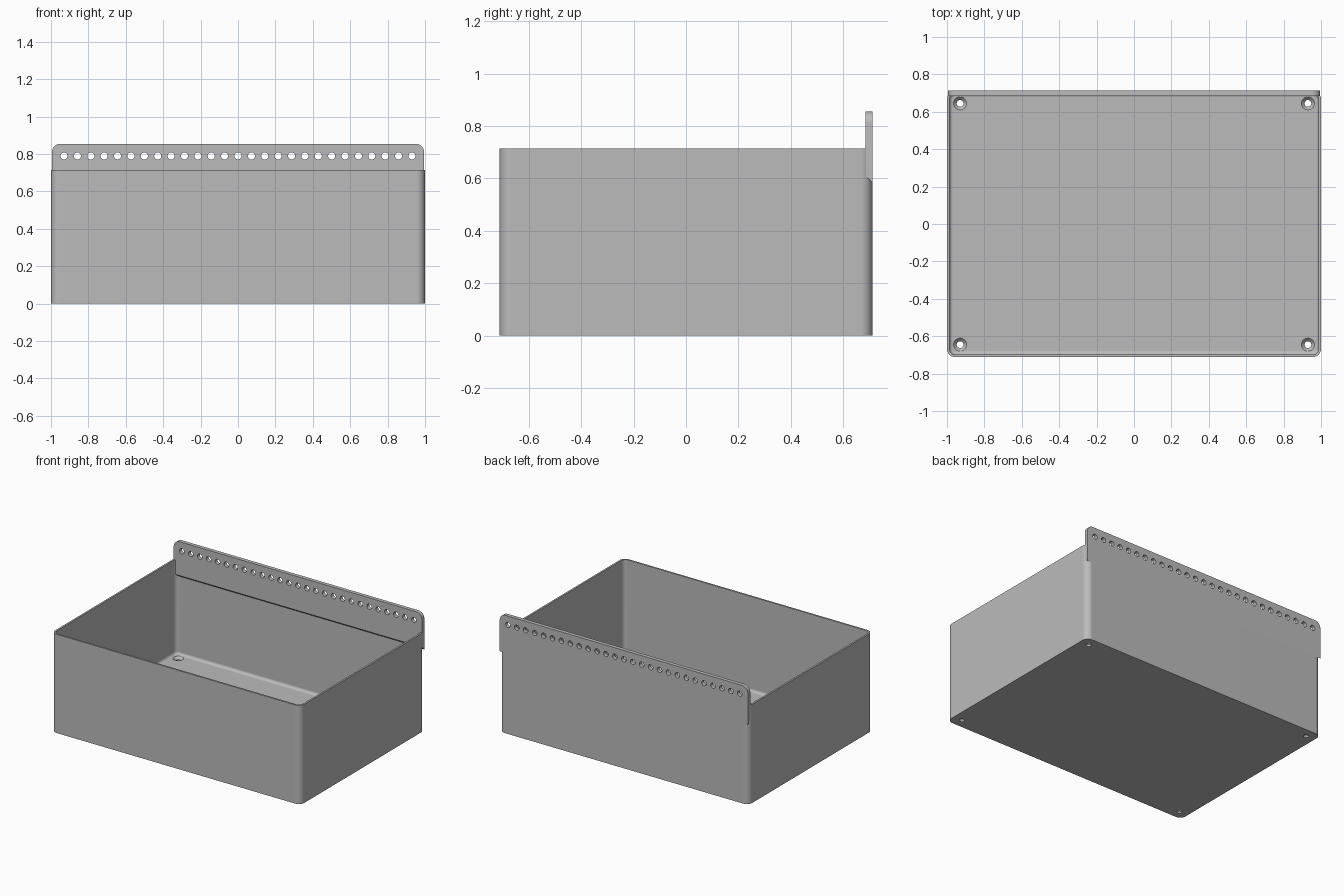
import bpy, bmesh, math

cube = bpy.data.objects.get("Cube")
if cube:
    bpy.data.objects.remove(cube, do_unlink=True)

HALF_X, HALF_Y, HEIGHT = 1.0, 0.712, 0.715
RADIUS, WALL, FLOOR, FILLET = 0.045, 0.013, 0.03, 0.02

grey = bpy.data.materials.new("mid grey")
grey.use_nodes = True
grey.diffuse_color = (0.5, 0.5, 0.5, 1)
grey.node_tree.nodes["Principled BSDF"].inputs["Base Color"].default_value = (0.5, 0.5, 0.5, 1)


def make_object(name, bm):
    bmesh.ops.recalc_face_normals(bm, faces=bm.faces)
    mesh = bpy.data.meshes.new(name)
    bm.to_mesh(mesh)
    bm.free()
    obj = bpy.data.objects.new(name, mesh)
    bpy.context.collection.objects.link(obj)
    mesh.materials.append(grey)
    return obj


def loft(bm, rings):
    """Closed skin through rings of equal point count, capped at both ends."""
    loops = [[bm.verts.new(p) for p in ring] for ring in rings]
    n = len(loops[0])
    for a, b in zip(loops, loops[1:]):
        for i in range(n):
            j = (i + 1) % n
            bm.faces.new((a[i], a[j], b[j], b[i]))
    bm.faces.new(loops[0][::-1])
    bm.faces.new(loops[-1])


def rounded_rect(inset, z, steps=8):
    r = RADIUS - inset
    points = []
    for k, (sx, sy) in enumerate(((1, 1), (-1, 1), (-1, -1), (1, -1))):
        for s in range(steps + 1):
            a = (k + s / steps) * math.pi / 2
            points.append((sx * (HALF_X - RADIUS) + r * math.cos(a),
                           sy * (HALF_Y - RADIUS) + r * math.sin(a), z))
    return points


def circle(x, y, z, r, n=24):
    return [(x + r * math.cos(math.tau * i / n),
             y + r * math.sin(math.tau * i / n), z) for i in range(n)]


def finish(obj, cutter):
    """Cut the holes, drop the cutter, and shade with sharp edges kept."""
    cutter.hide_render = True
    bpy.ops.object.select_all(action='DESELECT')
    bpy.context.view_layer.objects.active = obj
    obj.select_set(True)
    cut = obj.modifiers.new("holes", 'BOOLEAN')
    cut.operation = 'DIFFERENCE'
    cut.solver = 'EXACT'
    cut.object = cutter
    bpy.ops.object.modifier_apply(modifier=cut.name)
    bpy.data.objects.remove(cutter, do_unlink=True)
    bpy.ops.object.shade_smooth_by_angle(angle=math.radians(30))
    normals = obj.modifiers.new("flat panels", 'WEIGHTED_NORMAL')
    normals.keep_sharp = True


# Open bin: outer wall, rim, inner wall, filleted floor
rings = [rounded_rect(0, 0), rounded_rect(0, HEIGHT), rounded_rect(WALL, HEIGHT)]
for s in range(5):
    a = s / 4 * math.pi / 2
    rings.append(rounded_rect(WALL + FILLET * (1 - math.cos(a)),
                              FLOOR + FILLET * (1 - math.sin(a))))
bm = bmesh.new()
loft(bm, rings)
bin_body = make_object("bin_body", bm)

# Countersunk screw holes in the floor corners
bm = bmesh.new()
for x in (-0.93, 0.93):
    for y in (-0.645, 0.645):
        loft(bm, [circle(x, y, z, r) for z, r in
                  ((-0.05, 0.018), (0.012, 0.018), (FLOOR, 0.035), (0.08, 0.035))])
finish(bin_body, make_object("screw_hole_cutter", bm))

# Rear hanging rail: rounded top corners, sloped underside
FRONT, BACK, TOP, SIDE, CORNER = 0.685, HALF_Y + 0.0006, 0.855, 0.995, 0.045


def rail_outline(y, bottom):
    points = [(-SIDE, y, bottom), (SIDE, y, bottom)]
    for k, sx in enumerate((1, -1)):
        for s in range(9):
            a = (k + s / 8) * math.pi / 2
            points.append((sx * (SIDE - CORNER) + CORNER * math.cos(a), y,
                           TOP - CORNER + CORNER * math.sin(a)))
    return points


bm = bmesh.new()
loft(bm, [rail_outline(FRONT, 0.61), rail_outline(BACK, 0.583)])
hanging_rail = make_object("hanging_rail", bm)

# Row of round holes along the rail
bm = bmesh.new()
COUNT = 27
for i in range(COUNT):
    x = -0.93 + 1.86 * i / (COUNT - 1)
    loft(bm, [[(px, y, pz) for px, pz, _ in circle(x, 0.79, 0, 0.019)]
              for y in (FRONT - 0.05, BACK + 0.05)])
finish(hanging_rail, make_object("rail_hole_cutter", bm))
